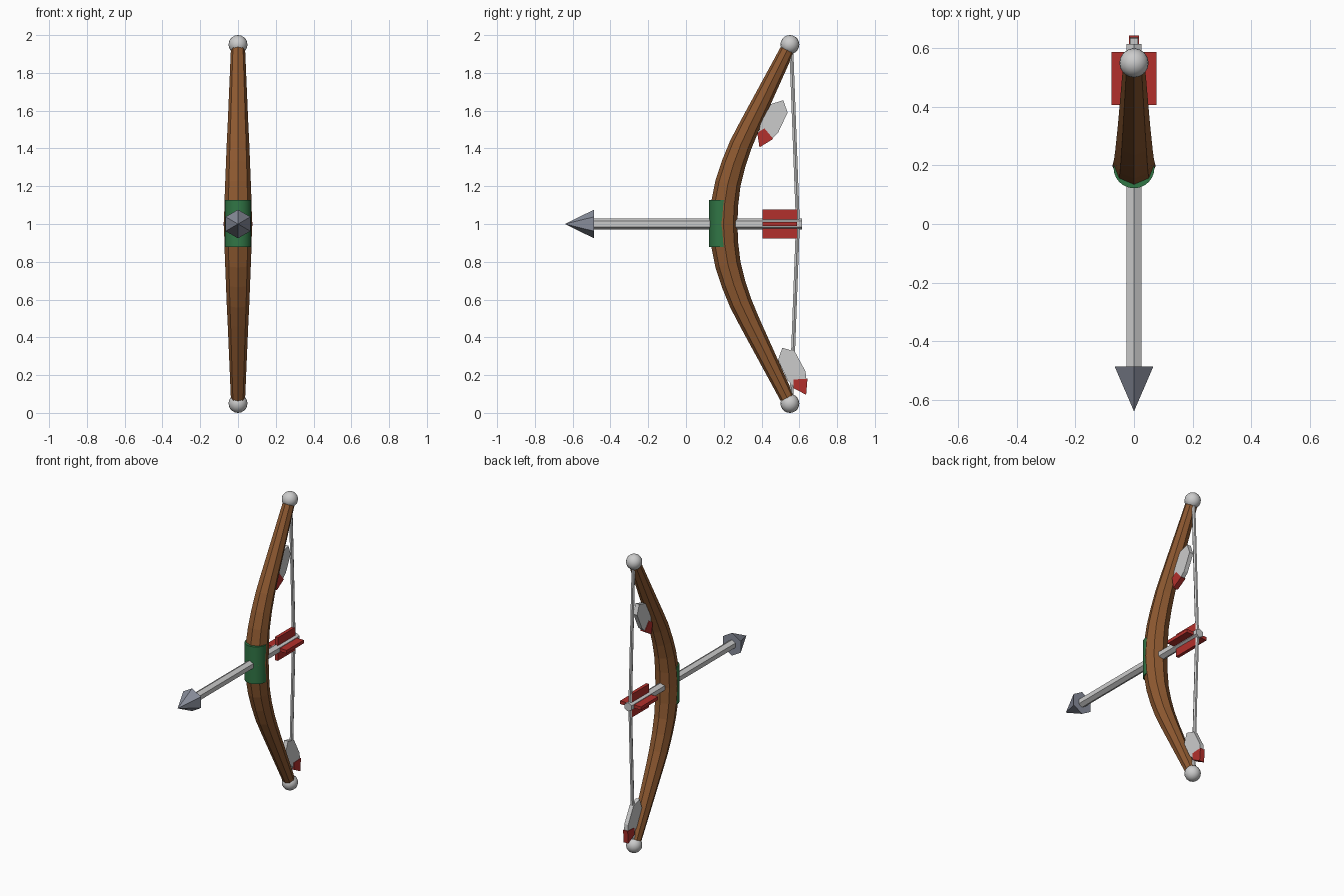
import bpy, bmesh, math
from mathutils import Vector

if "Cube" in bpy.data.objects:
    bpy.data.objects.remove(bpy.data.objects["Cube"])


def material(name, rgb):
    m = bpy.data.materials.new(name)
    m.diffuse_color = (*rgb, 1)
    m.use_nodes = True
    m.node_tree.nodes["Principled BSDF"].inputs["Base Color"].default_value = m.diffuse_color
    return m


WOOD = material("wood", (0.27, 0.10, 0.03))
GREEN = material("green_wrap", (0.03, 0.18, 0.06))
RED = material("red", (0.45, 0.03, 0.025))
STEEL = material("steel", (0.25, 0.27, 0.33))


def finish(name, bm, mat=None, smooth=False):
    bmesh.ops.recalc_face_normals(bm, faces=bm.faces)
    me = bpy.data.meshes.new(name)
    bm.to_mesh(me)
    bm.free()
    ob = bpy.data.objects.new(name, me)
    bpy.context.collection.objects.link(ob)
    if mat:
        me.materials.append(mat)
    if smooth:
        bpy.ops.object.select_all(action='DESELECT')
        ob.select_set(True)
        bpy.context.view_layer.objects.active = ob
        bpy.ops.object.shade_smooth_by_angle(angle=math.radians(40))
    return ob


def tube(name, path, sides, mat=None, smooth=False, phase=0.0):
    """Sweep a polygon along (y, z, radius) points lying in the x = 0 plane."""
    bm = bmesh.new()
    pts = [Vector((0, y, z)) for y, z, r in path]
    rings = []
    for i, (y, z, r) in enumerate(path):
        t = (pts[min(i + 1, len(pts) - 1)] - pts[max(i - 1, 0)]).normalized()
        side = Vector((1, 0, 0))
        up = t.cross(side)
        rings.append([bm.verts.new(pts[i] + r * (side * math.cos(a) + up * math.sin(a)))
                      for a in (phase + 2 * math.pi * k / sides for k in range(sides))])
    for a, b in zip(rings, rings[1:]):
        for k in range(sides):
            n = (k + 1) % sides
            bm.faces.new((a[k], a[n], b[n], b[k]))
    bm.faces.new(rings[0])
    bm.faces.new(rings[-1])
    bmesh.ops.remove_doubles(bm, verts=bm.verts, dist=1e-5)
    return finish(name, bm, mat, smooth)


def box(name, loc, size, mat):
    bm = bmesh.new()
    bmesh.ops.create_cube(bm, size=1)
    for v in bm.verts:
        v.co = Vector(a * s + c for a, s, c in zip(v.co, size, loc))
    return finish(name, bm, mat)


def plate(name, origin, lean, outline, half, mat=None):
    """Flat plate in the yz plane; outline is (distance down the feather, sideways)."""
    d = Vector((0, lean * 0.45, -0.89))
    e = Vector((0, 0.89, lean * 0.45))
    bm = bmesh.new()
    o = Vector((-half, *origin))
    f = bm.faces.new([bm.verts.new(o + d * a + e * b) for a, b in outline])
    ext = bmesh.ops.extrude_face_region(bm, geom=[f])["geom"]
    bmesh.ops.translate(bm, vec=(2 * half, 0, 0),
                        verts=[v for v in ext if isinstance(v, bmesh.types.BMVert)])
    return finish(name, bm, mat)


# Bow stave, upper half mirrored to the lower half
upper = [(0.198, 1.0, 0.074), (0.205, 1.11, 0.072), (0.222, 1.215, 0.068),
         (0.251, 1.315, 0.064), (0.29, 1.42, 0.06), (0.337, 1.52, 0.055),
         (0.545, 1.94, 0.037)]
lower = [(y, 2 - z, r) for y, z, r in upper[:0:-1]]
tube("bow_stave", lower + upper, 8, WOOD)

# Grip wrap
tube("grip_wrap", [(0.192, 0.877, 0.07), (0.192, 1.127, 0.07)], 24, GREEN, smooth=True)

# End knobs
for label, z in (("upper", 1.95), ("lower", 0.05)):
    bm = bmesh.new()
    bmesh.ops.create_uvsphere(bm, u_segments=16, v_segments=10, radius=0.05)
    bmesh.ops.translate(bm, verts=bm.verts, vec=(0, 0.55, z))
    finish(label + "_knob", bm, smooth=True)

# Bowstring drawn slightly back by the arrow
tube("bowstring", [(0.557, 0.06, 0.012), (0.592, 1.0, 0.012), (0.557, 1.94, 0.012)], 6)

# Arrow shaft, head and crossed fletching
tube("arrow_shaft", [(-0.50, 1.0, 0.03), (0.615, 1.0, 0.03)], 6, phase=math.pi / 6)
tube("arrow_head", [(-0.64, 1.0, 0.0), (-0.487, 1.0, 0.076)], 6, STEEL, phase=math.pi / 6)
box("vertical_fletching", (0, 0.497, 1.0), (0.022, 0.182, 0.155), RED)
box("horizontal_fletching", (0, 0.497, 1.0), (0.155, 0.182, 0.022), RED)

# Hanging feathers with red tips
body = [(0, 0), (0.048, 0.05), (0.168, 0.053), (0.215, 0.035),
        (0.215, -0.035), (0.168, -0.053), (0.048, -0.05)]
tip = [(0.178, -0.022), (0.207, 0.045), (0.28, 0.0), (0.217, -0.045)]
for label, origin, lean in (("upper", (0.515, 1.655), -1), ("lower", (0.51, 0.345), 1)):
    plate(label + "_feather", origin, lean, body, 0.014)
    plate(label + "_feather_tip", origin, lean, tip, 0.017, RED)
